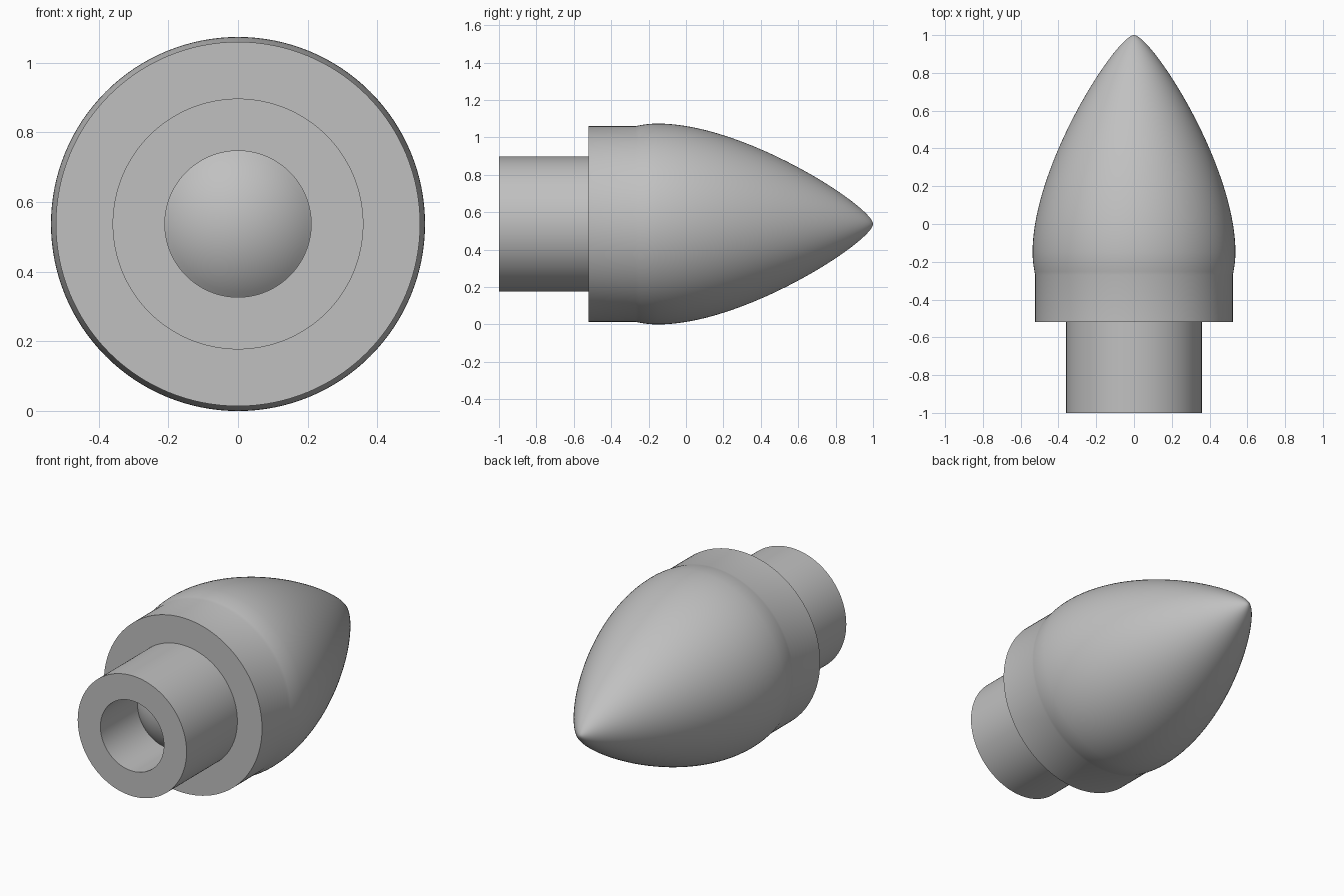
import bpy
import bmesh
import math
from mathutils import Vector, Matrix
from mathutils.geometry import interpolate_bezier

default = bpy.data.objects.get("Cube")
if default:
    bpy.data.objects.remove(default, do_unlink=True)

SEGMENTS = 128
AXIS_Z = 0.537

# One plain grey
grey = bpy.data.materials.new("plain grey")
grey.use_nodes = True
colour = (0.53, 0.53, 0.53, 1)
grey.diffuse_color = colour
grey.node_tree.nodes["Principled BSDF"].inputs["Base Color"].default_value = colour


def bezier(p0, p1, p2, p3, count):
    """Points (y, radius) along a cubic curve."""
    pts = [Vector((y, r, 0)) for y, r in (p0, p1, p2, p3)]
    return [(p.x, p.y) for p in interpolate_bezier(*pts, count)]


def lathe(name, profile):
    """Turn a profile of (y, radius) points around the long axis."""
    bm = bmesh.new()
    verts = [bm.verts.new((max(r, 0), y, 0)) for y, r in profile]
    edges = [bm.edges.new(pair) for pair in zip(verts, verts[1:])]
    bmesh.ops.spin(bm, geom=verts + edges, cent=(0, 0, 0), axis=(0, 1, 0),
                   angle=math.tau, steps=SEGMENTS, use_duplicate=False)
    bmesh.ops.remove_doubles(bm, verts=bm.verts, dist=0.0001)
    bmesh.ops.recalc_face_normals(bm, faces=bm.faces)
    bmesh.ops.transform(bm, matrix=Matrix.Translation((0, 0, AXIS_Z)), verts=bm.verts)
    mesh = bpy.data.meshes.new(name)
    bm.to_mesh(mesh)
    bm.free()
    mesh.materials.append(grey)
    obj = bpy.data.objects.new(name, mesh)
    bpy.context.collection.objects.link(obj)
    bpy.ops.object.select_all(action='DESELECT')
    obj.select_set(True)
    bpy.context.view_layer.objects.active = obj
    bpy.ops.object.shade_smooth_by_angle(angle=math.radians(30))
    return obj


# Domed floor of the bore, from its centre out to the wall
bore_radius, dome_height, bore_end = 0.21, 0.08, -0.65
sphere = (bore_radius ** 2 + dome_height ** 2) / (2 * dome_height)
reach = math.asin(bore_radius / sphere)
floor = []
for i in range(13):
    a = reach * i / 12
    floor.append((bore_end - dome_height + sphere * (1 - math.cos(a)),
                  sphere * math.sin(a)))

# Bore wall, stem, shoulder and collar
body = [(-1, bore_radius), (-1, 0.36), (-0.52, 0.36), (-0.52, 0.523)]

# Swelling behind the widest point, then the pointed nose
swell = bezier((-0.27, 0.523), (-0.23, 0.532), (-0.19, 0.537), (-0.15, 0.537), 8)
nose = bezier((-0.15, 0.537), (0.317, 0.537), (1, 0.09), (1, 0), 40)

lathe("pointed_plug", floor + body + swell + nose[1:])
